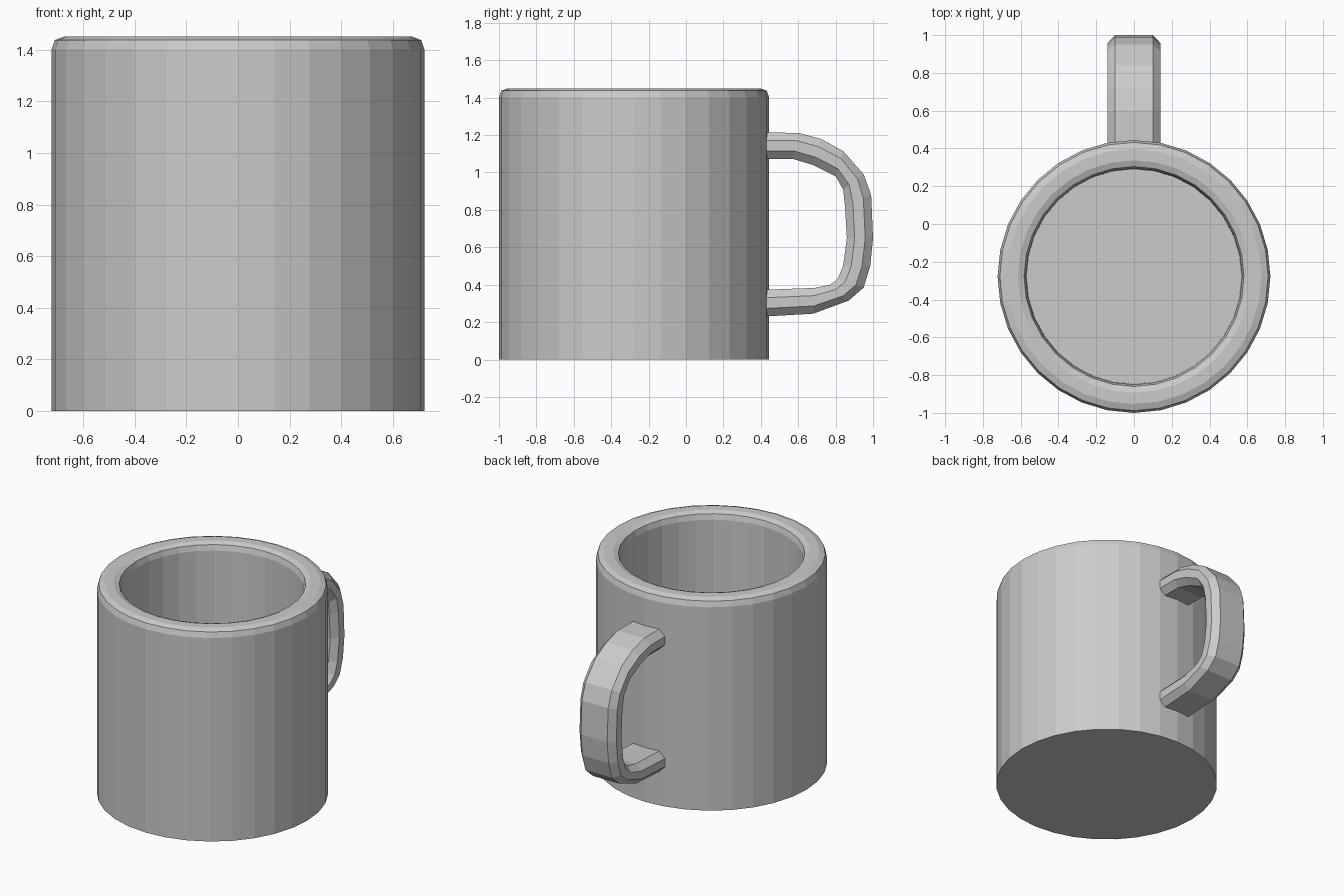
import bpy, bmesh, math

if "Cube" in bpy.data.objects:
    bpy.data.objects.remove(bpy.data.objects["Cube"])

SIDES = 32
CENTRE_Y = -0.278


def make_object(name, bm):
    bmesh.ops.recalc_face_normals(bm, faces=bm.faces)
    mesh = bpy.data.meshes.new(name)
    bm.to_mesh(mesh)
    bm.free()
    obj = bpy.data.objects.new(name, mesh)
    bpy.context.collection.objects.link(obj)
    return obj


def loft(name, rings):
    """Join closed rings of points with quads and cap both ends."""
    bm = bmesh.new()
    loops = [[bm.verts.new(p) for p in ring] for ring in rings]
    for a, b in zip(loops, loops[1:]):
        for i in range(len(a)):
            j = (i + 1) % len(a)
            bm.faces.new((a[i], a[j], b[j], b[i]))
    bm.faces.new(loops[0])
    bm.faces.new(loops[-1])
    return make_object(name, bm)


def circle(r, z):
    steps = [2 * math.pi * i / SIDES for i in range(SIDES)]
    return [(r * math.cos(t), CENTRE_Y + r * math.sin(t), z) for t in steps]


# Cup: outer wall, rounded rim, inner wall and floor
profile = [(0.722, 0), (0.722, 1.40), (0.71, 1.437), (0.675, 1.45),
           (0.615, 1.45), (0.582, 1.437), (0.572, 1.40), (0.568, 0.15)]
loft("cup", [circle(r, z) for r, z in profile])

# Handle: chamfered bar swept along outer / inner edge points (y, z)
outer = [(.42, 1.213), (.60, 1.212), (.72, 1.18), (.84, 1.115), (.95, .99), (.99, .88),
         (1.0, .65), (.985, .50), (.95, .385), (.87, .315), (.68, .245), (.42, .23)]
inner = [(.42, 1.073), (.57, 1.073), (.68, 1.04), (.80, .98), (.84, .91), (.85, .82),
         (.86, .65), (.84, .50), (.81, .43), (.77, .40), (.69, .383), (.42, .373)]
# Cross-section: (x, fraction from outer to inner edge)
section = [(-.10, 0), (.10, 0), (.14, .3), (.14, .7),
           (.10, 1), (-.10, 1), (-.14, .7), (-.14, .3)]
loft("handle", [[(x, o[0] + (i[0] - o[0]) * f, o[1] + (i[1] - o[1]) * f)
                 for x, f in section] for o, i in zip(outer, inner)])
